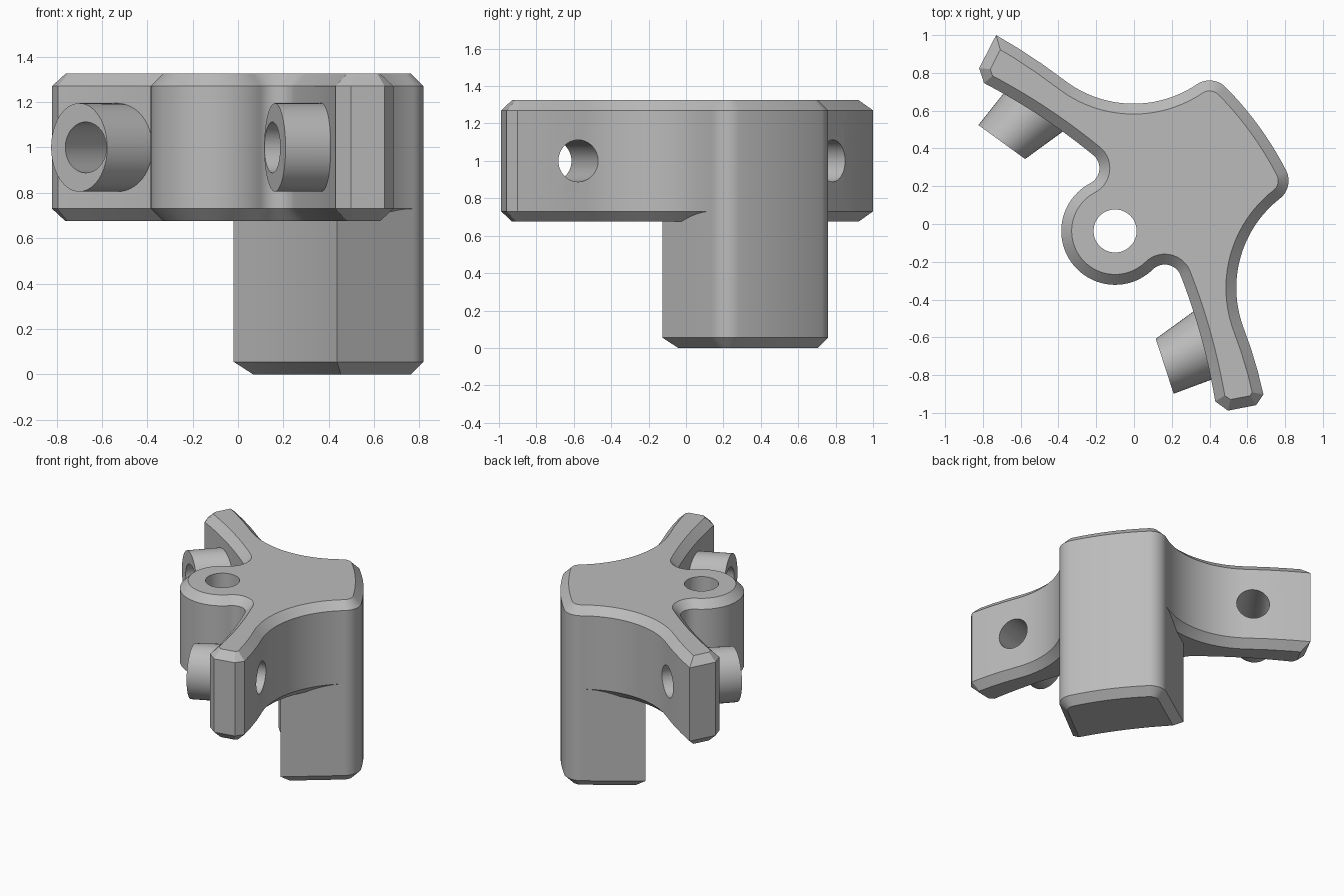
import bpy, bmesh
from math import sin, cos, pi, radians
from mathutils import Vector

cube = bpy.data.objects.get("Cube")
if cube:
    bpy.data.objects.remove(cube, do_unlink=True)

grey = bpy.data.materials.new("plain grey")
grey.use_nodes = True
GREY = (0.5, 0.5, 0.5, 1)
grey.diffuse_color = GREY
grey.node_tree.nodes["Principled BSDF"].inputs["Base Color"].default_value = GREY

HUB = Vector((-0.1, -0.037))
MID_Z = 1.0
CHAMFER = 0.055


def polar(deg, r=1.0):
    return Vector((r * cos(radians(deg)), r * sin(radians(deg))))


AXIS = polar(36)


def mirror(p):
    """Reflect a plan point across the symmetry axis through the hub."""
    d = Vector(p) - HUB
    return HUB + 2 * d.dot(AXIS) * AXIS - d


def arc(centre, r, a0, a1, n=14):
    return [centre + polar(a0 + (a1 - a0) * i / n, r) for i in range(n + 1)]


def bow(p, q, sag, n=10):
    """Points of a shallow curve from p to q, bulging right of travel."""
    p, q = Vector(p), Vector(q)
    d = (q - p).normalized()
    side = Vector((d.y, -d.x))
    return [p.lerp(q, i / n) + side * sag * 4 * (i / n) * (1 - i / n) for i in range(n + 1)]


def inset(pts, dist):
    """Offset a counter-clockwise outline inwards with mitred corners."""
    result = []
    for i, p in enumerate(pts):
        a = (p - pts[i - 1]).normalized()
        b = (pts[(i + 1) % len(pts)] - p).normalized()
        na, nb = Vector((-a.y, a.x)), Vector((-b.y, b.x))
        result.append(p + (na + nb) * dist / (1 + na.dot(nb)))
    return result


def loft(name, rings):
    """Skin a list of equal-length rings and cap both ends."""
    bm = bmesh.new()
    loops = [[bm.verts.new(p) for p in ring] for ring in rings]
    n = len(loops[0])
    for a, b in zip(loops, loops[1:]):
        for i in range(n):
            bm.faces.new((a[i], a[(i + 1) % n], b[(i + 1) % n], b[i]))
    bm.faces.new(loops[0][::-1])
    bm.faces.new(loops[-1])
    bmesh.ops.recalc_face_normals(bm, faces=bm.faces)
    mesh = bpy.data.meshes.new(name)
    bm.to_mesh(mesh)
    bm.free()
    mesh.materials.append(grey)
    obj = bpy.data.objects.new(name, mesh)
    bpy.context.collection.objects.link(obj)
    return obj


def prism(name, outline, levels):
    """Stack a plan outline at (height, inset) levels."""
    pts = [p for i, p in enumerate(outline) if (p - outline[i - 1]).length > 0.004]
    return loft(name, [[(p.x, p.y, z) for p in inset(pts, d)] for z, d in levels])


def cut(obj, cutters):
    bpy.context.view_layer.objects.active = obj
    for c in cutters:
        mod = obj.modifiers.new("hole", 'BOOLEAN')
        mod.operation, mod.solver, mod.object = 'DIFFERENCE', 'EXACT', c
        bpy.ops.object.modifier_apply(modifier=mod.name)


CORNER = Vector((0.40, 0.64))


# Half of the bracket plan, from the wide end round the arm to the hub
def half(tip):
    pts = arc(CORNER, 0.12, 45, 124)
    pts += arc(CORNER + polar(124, 0.72), 0.6, -56, -127.5, 24)
    pts += bow(pts[-1], tip[0], 0.0075, 3)
    pts += [Vector(p) for p in tip[1:]]
    fillet = arc(HUB + polar(117.5, 0.375), 0.09, 49, -62.5)
    pts += bow(tip[-1], fillet[0], -0.018)
    pts += fillet
    pts += arc(HUB, 0.285, 117.5, 214, 24)
    return pts


# Bracket plate with two arms
inner_tip = [(-0.82, 0.825), (-0.794, 0.746)]
left = half([(-0.73, 1.0)] + inner_tip)
right = [mirror(p) for p in half([(-0.68, 0.977), (-0.746, 0.958)] + inner_tip)][::-1]
outline = left + right + bow(right[-1], left[0], 0.021)
LOW, HIGH = 0.675, 1.325
bracket = prism("bracket_plate", outline, [(LOW, CHAMFER), (LOW + CHAMFER, 0),
                                           (HIGH - CHAMFER, 0), (HIGH, CHAMFER)])

# Post below the wide end
corner = arc(CORNER, 0.12, 45, 126)
far_corner = [mirror(p) for p in corner][::-1]
root = Vector((-0.019, 0.50))
post_plan = corner + bow(root, mirror(root), -0.03) + far_corner + bow(far_corner[-1], corner[0], 0.021)
post = prism("post", post_plan, [(0, CHAMFER), (CHAMFER, 0), (0.735, 0)])

# Tapered spouts on the arms, with bores through both
SPOUT = Vector((-0.70, 0.434))
U = polar(54)
V = Vector((U.y, -U.x))


def ring(u, v, rv, rz, flip, n=48):
    pts = []
    for i in range(n):
        a = 2 * pi * i / n
        p = SPOUT + U * u + V * (v + rv * cos(a))
        p = mirror(p) if flip else p
        pts.append((p.x, p.y, MID_Z + rz * sin(a)))
    return pts


spouts, bores = [], []
for side, flip in (("left", False), ("right", True)):
    spouts.append(loft(side + "_spout", [ring(0, 0, 0.153, 0.195, flip),
                                         ring(0.30, 0.055, 0.195, 0.195, flip)]))
    bores.append(loft(side + "_bore", [ring(u, 0.036, 0.112, 0.112, flip) for u in (-0.2, 0.8)]))
hub_bore = prism("hub_bore", arc(HUB, 0.114, 0, 352.5, 47), [(0.5, 0), (1.5, 0)])

cut(bracket, bores + [hub_bore])
for spout, bore in zip(spouts, bores):
    cut(spout, [bore])
for c in bores + [hub_bore]:
    bpy.data.objects.remove(c, do_unlink=True)

# Smooth curved walls, keep chamfers crisp
for obj in [bracket, post] + spouts:
    bpy.ops.object.select_all(action='DESELECT')
    obj.select_set(True)
    bpy.context.view_layer.objects.active = obj
    bpy.ops.object.shade_smooth_by_angle(angle=radians(25))
